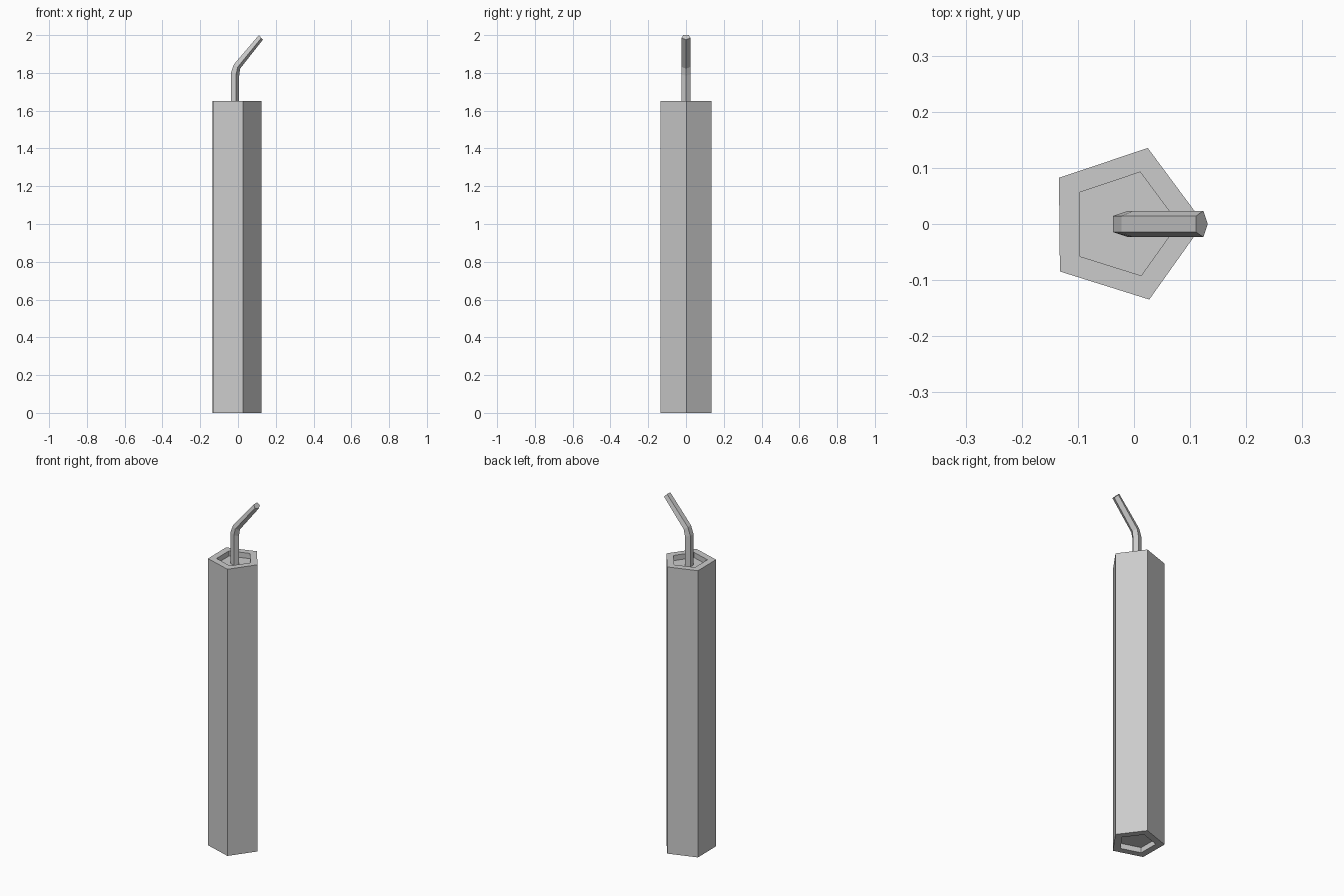
import bpy, bmesh, math
from mathutils import Vector

cube = bpy.data.objects.get("Cube")
if cube:
    bpy.data.objects.remove(cube, do_unlink=True)

SIDES = 5
AXIS_X = -0.018

grey = bpy.data.materials.new("plain grey")
grey.use_nodes = True
grey.diffuse_color = (0.6, 0.6, 0.6, 1)
grey.node_tree.nodes["Principled BSDF"].inputs["Base Color"].default_value = (0.6, 0.6, 0.6, 1)


def ring(centre, radius, across=(1, 0, 0), turn=0.0):
    """Five-sided ring; 'across' is the local x direction, y stays level."""
    across, side = Vector(across), Vector((0, 1, 0))
    angles = [turn + math.tau * i / SIDES for i in range(SIDES)]
    return [Vector(centre) + radius * (math.cos(a) * across + math.sin(a) * side) for a in angles]


def loft(name, rings):
    """Join successive rings with flat quads and cap both ends."""
    bm = bmesh.new()
    loops = [[bm.verts.new(p) for p in r] for r in rings]
    for a, b in zip(loops, loops[1:]):
        for i in range(SIDES):
            j = (i + 1) % SIDES
            bm.faces.new((a[i], a[j], b[j], b[i]))
    bm.faces.new(loops[0])
    bm.faces.new(loops[-1])
    bmesh.ops.recalc_face_normals(bm, faces=bm.faces)
    mesh = bpy.data.meshes.new(name)
    bm.to_mesh(mesh)
    bm.free()
    mesh.materials.append(grey)
    obj = bpy.data.objects.new(name, mesh)
    bpy.context.collection.objects.link(obj)
    return obj


# Long stick with a shallow recess in each end
height, depth, outer, inner = 1.65, 0.03, 0.142, 0.097
profile = [(inner, depth), (inner, 0), (outer, 0),
           (outer, height), (inner, height), (inner, height - depth)]
loft("stick_body", [ring((AXIS_X, 0, z), r, turn=0.01) for r, z in profile])

# Bent fuse rising from the top recess, leaning towards +x
wick = 0.0245
path = [((AXIS_X, 0, height - depth), (1, 0, 0)),
        ((AXIS_X, 0, 1.793), (1, 0, -0.3)),
        ((-0.007, 0, 1.835), (0.75, 0, -0.5)),
        ((0.12, 0, 1.989), (0.47, 0, -0.55))]
loft("fuse", [ring(c, wick, across) for c, across in path])
